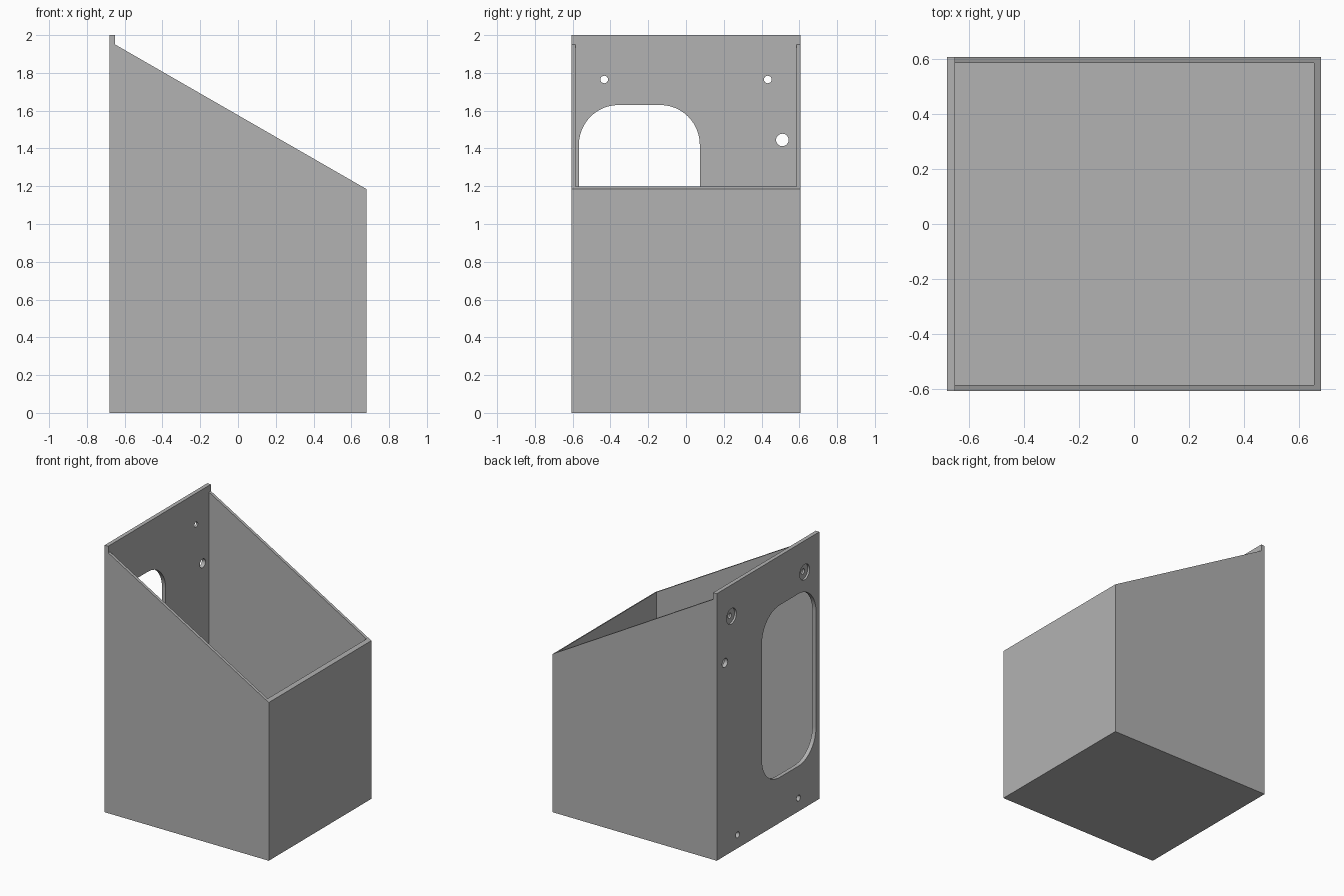
import bpy, bmesh
from math import sin, cos, pi
from mathutils import Vector

cube = bpy.data.objects.get("Cube")
if cube:
    bpy.data.objects.remove(cube, do_unlink=True)

BACK, FRONT, HALF = -0.68, 0.68, 0.607     # outer shell
IN_BACK, IN_FRONT, IN_HALF = -0.65, 0.655, 0.585
FLOOR = 0.03

grey = bpy.data.materials.new("light_grey")
grey.use_nodes = True
colour = (0.448, 0.448, 0.448, 1)
grey.diffuse_color = colour
grey.node_tree.nodes["Principled BSDF"].inputs["Base Color"].default_value = colour


def prism(name, points, sweep):
    """Closed solid: a planar outline swept along a vector."""
    bm = bmesh.new()
    face = bm.faces.new([bm.verts.new(p) for p in points])
    out = bmesh.ops.extrude_face_region(bm, geom=[face])
    bmesh.ops.translate(bm, vec=Vector(sweep),
                        verts=[v for v in out["geom"] if isinstance(v, bmesh.types.BMVert)])
    bmesh.ops.recalc_face_normals(bm, faces=bm.faces)
    mesh = bpy.data.meshes.new(name)
    bm.to_mesh(mesh)
    bm.free()
    mesh.materials.append(grey)
    obj = bpy.data.objects.new(name, mesh)
    bpy.context.collection.objects.link(obj)
    return obj


def cut(body, cutter):
    """Subtract the cutter, then discard it."""
    cutter.hide_render = True
    mod = body.modifiers.new("cut", "BOOLEAN")
    mod.operation, mod.solver, mod.object = "DIFFERENCE", "EXACT", cutter
    bpy.context.view_layer.objects.active = body
    bpy.ops.object.modifier_apply(modifier=mod.name)
    bpy.data.objects.remove(cutter, do_unlink=True)


def rounded(y0, y1, z0, z1, r, steps=12):
    """Rounded rectangle on the back plane; a circle when r is half its size."""
    corners = [(y1 - r, z1 - r), (y0 + r, z1 - r), (y0 + r, z0 + r), (y1 - r, z0 + r)]
    pts = []
    for q, (cy, cz) in enumerate(corners):
        for i in range(steps + 1):
            a = (q + i / steps) * pi / 2
            p = Vector((BACK - 0.1, cy + r * cos(a), cz + r * sin(a)))
            if not pts or (p - pts[-1]).length > 1e-5:
                pts.append(p)
    if (pts[0] - pts[-1]).length < 1e-5:
        pts.pop()
    return pts


def hole(y, z, r, depth=0.2):
    """Round hole from the back, depth measured from 0.1 behind the panel."""
    cut(shell, prism("hole_cutter", rounded(y - r, y + r, z - r, z + r, r, 8), (depth, 0, 0)))


# Shell with sloping rim and raised tab along the back panel
side = [(BACK, 0), (FRONT, 0), (FRONT, 1.185), (IN_BACK, 1.95), (IN_BACK, 2), (BACK, 2)]
shell = prism("sloped_box", [(x, -HALF, z) for x, z in side], (0, 2 * HALF, 0))

# Open interior
inside = [(IN_BACK, -IN_HALF), (IN_FRONT, -IN_HALF), (IN_FRONT, IN_HALF), (IN_BACK, IN_HALF)]
cut(shell, prism("cavity_cutter", [(x, y, FLOOR) for x, y in inside], (0, 0, 3)))

# Large rounded opening in the back panel
cut(shell, prism("opening_cutter", rounded(-0.567, 0.073, 0.34, 1.63, 0.21), (0.2, 0, 0)))

# Recessed upper screw holes and plain lower ones
for s in (-1, 1):
    hole(s * 0.433, 1.765, 0.058, 0.115)
    hole(s * 0.433, 1.765, 0.02)
    hole(s * 0.36, 0.1, 0.022)

# Cable hole
hole(0.51, 1.445, 0.033)

# Smooth the hole walls, keep all corners crisp
bpy.ops.object.select_all(action="DESELECT")
shell.select_set(True)
bpy.context.view_layer.objects.active = shell
bpy.ops.object.shade_smooth_by_angle(angle=pi / 6)
